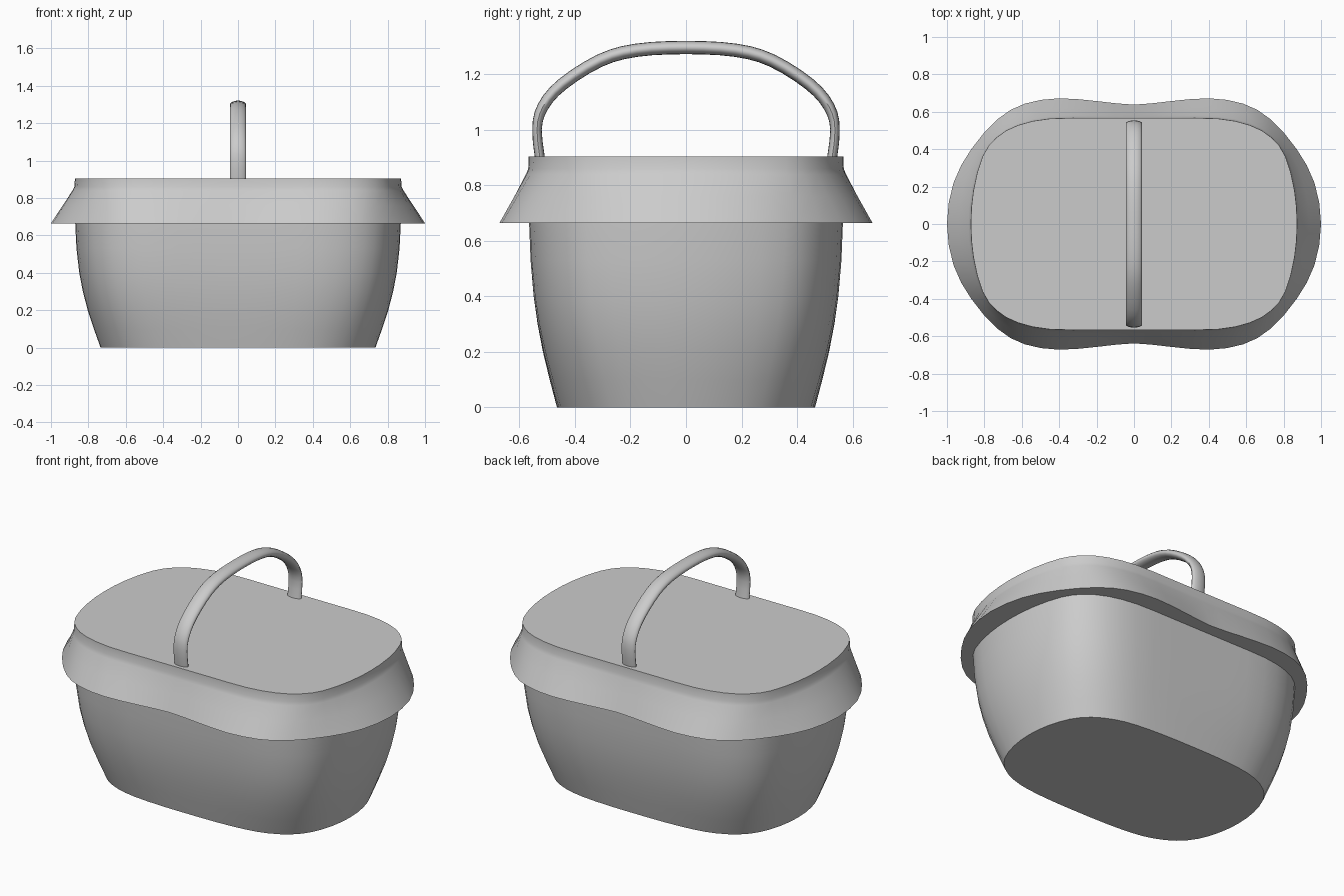
import bpy, bmesh, math
from mathutils import Vector

if "Cube" in bpy.data.objects:
    bpy.data.objects.remove(bpy.data.objects["Cube"])


def catmull(pts, steps, closed):
    # smooth curve through a few control points
    n, out = len(pts), []
    get = (lambda i: pts[i % n]) if closed else (lambda i: pts[max(0, min(n - 1, i))])
    for i in range(n if closed else n - 1):
        a, b, c, d = (Vector(get(i + k)) for k in (-1, 0, 1, 2))
        for s in range(steps):
            t = s / steps
            out.append(0.5 * (2 * b + (c - a) * t + (2 * a - 5 * b + 4 * c - d) * t * t
                              + (3 * b - a - 3 * c + d) * t ** 3))
    if not closed:
        out.append(Vector(pts[-1]))
    return out


def outline(quarter):
    # mirror a quarter (from +x axis to +y axis) into a full closed outline
    half = quarter + [(-x, y) for x, y in quarter[-2::-1]]
    full = half + [(x, -y) for x, y in half[-2:0:-1]]
    return catmull(full, 2, True)


def blend(a, b, t, z):
    return [(*p.lerp(q, t), z) for p, q in zip(a, b)]


def loft(name, rings):
    # skin a list of rings and cap both ends
    bm = bmesh.new()
    vr = [[bm.verts.new(p) for p in r] for r in rings]
    n = len(vr[0])
    for a, b in zip(vr, vr[1:]):
        for i in range(n):
            j = (i + 1) % n
            bm.faces.new((a[i], a[j], b[j], b[i]))
    bm.faces.new(vr[0][::-1])
    bm.faces.new(vr[-1])
    bmesh.ops.recalc_face_normals(bm, faces=bm.faces)
    me = bpy.data.meshes.new(name)
    bm.to_mesh(me)
    bm.free()
    ob = bpy.data.objects.new(name, me)
    bpy.context.collection.objects.link(ob)
    bpy.ops.object.select_all(action='DESELECT')
    ob.select_set(True)
    bpy.context.view_layer.objects.active = ob
    bpy.ops.object.shade_smooth_by_angle(angle=math.radians(45))
    return ob


base = outline([(.735, 0), (.72, .14), (.675, .27), (.6, .36), (.49, .42), (.36, .45), (.18, .463), (0, .465)])
rim = outline([(.872, 0), (.858, .18), (.81, .36), (.735, .462), (.62, .528), (.45, .563), (.2, .566), (0, .566)])
skirt = outline([(1, 0), (.965, .22), (.87, .4), (.73, .56), (.585, .643), (.4, .672), (.19, .656), (0, .638)])

# basket body, bulging outward from the base
loft("basket_body", [blend(base, rim, t, z) for z, t in
                     ((0, 0), (.1, .26), (.2, .5), (.3, .69), (.4, .83), (.53, .94), (.67, .99))])

# lid with short upright rim and flared skirt
loft("lid", [blend(rim, skirt, t, z) for z, t in
             ((.665, 1), (.76, .51), (.84, .1), (.86, .02), (.905, 0))])

# arched handle with a flat oval section
side = [(-.522, .87), (-.537, 1.0), (-.515, 1.085), (-.445, 1.165), (-.31, 1.25), (-.18, 1.287)]
path = catmull(side + [(0, 1.297)] + [(-y, z) for y, z in side[::-1]], 3, False)
rings = []
for i, p in enumerate(path):
    d = (path[min(i + 1, len(path) - 1)] - path[max(i - 1, 0)]).normalized()
    normal = Vector((-d.y, d.x))
    thick = .017 + .007 * abs(d.x)
    ring = []
    for k in range(16):
        a = math.tau * k / 16
        q = p + normal * thick * math.sin(a)
        ring.append((.044 * math.cos(a), q.x, q.y))
    rings.append(ring)
loft("handle", rings)
